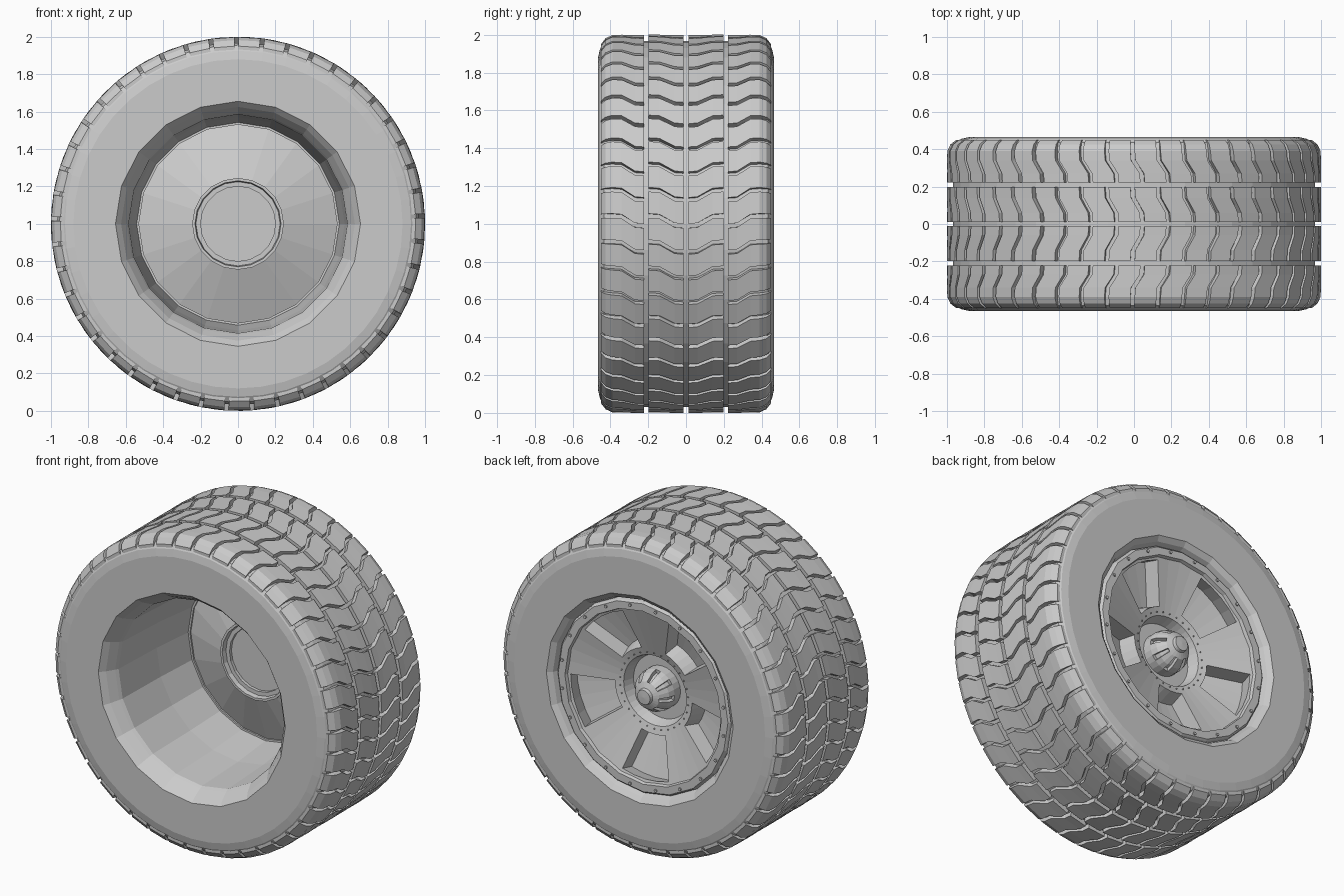
import bpy, bmesh, math

cube = bpy.data.objects.get("Cube")
if cube:
    bpy.data.objects.remove(cube)

GREY = (0.6, 0.6, 0.6, 1)
mat = bpy.data.materials.new("grey")
mat.use_nodes = True
mat.diffuse_color = GREY
mat.node_tree.nodes["Principled BSDF"].inputs["Base Color"].default_value = GREY


def polar(r, y, a):
    """Point on the wheel, whose axle runs along y at height 1."""
    return (r * math.cos(a), y, 1 + r * math.sin(a))


def finish(name, bm):
    bmesh.ops.remove_doubles(bm, verts=bm.verts, dist=1e-5)
    mesh = bpy.data.meshes.new(name)
    bm.to_mesh(mesh)
    bm.free()
    mesh.materials.append(mat)
    obj = bpy.data.objects.new(name, mesh)
    bpy.context.collection.objects.link(obj)
    return obj


def lathe(profile, segments):
    """Spin (radius, y) points round the axle; returns faces by [row][segment]."""
    bm = bmesh.new()
    rings = [[bm.verts.new(polar(r, y, math.tau * j / segments)) for j in range(segments)]
             for r, y in profile]
    rows = []
    for a, b in zip(rings, rings[1:]):
        rows.append([bm.faces.new((a[j], b[j], b[(j + 1) % segments], a[(j + 1) % segments]))
                     for j in range(segments)])
    bm.normal_update()
    return bm, rows


# Tyre body: flat sidewalls with rounded shoulders
half = [(0.69, 0.465), (0.88, 0.465), (0.925, 0.455), (0.955, 0.435), (0.968, 0.39)]
bm, _ = lathe([(r, -y) for r, y in half] + half[::-1], 44)
finish("tyre_body", bm)

# Beads where the tyre meets the rim
bm, _ = lathe([(0.595, -0.38), (0.625, -0.43), (0.655, -0.463), (0.71, -0.463)], 20)
finish("front_bead", bm)
bm, _ = lathe([(0.71, 0.463), (0.655, 0.463), (0.625, 0.44), (0.605, 0.39)], 20)
finish("back_bead", bm)

# Deep barrel with conical inner disc and hub cup, open to the front
bm, _ = lathe([(0, 0.22), (0.2, 0.22), (0.2, 0.2), (0.225, 0.2), (0.23, 0.17),
               (0.245, 0.17), (0.245, 0.18), (0.53, 0.285), (0.53, 0.275),
               (0.542, 0.275), (0.57, 0), (0.585, -0.36), (0.595, -0.38)], 20)
finish("rim_barrel", bm)

# Bead lock ring on the outer side
bm, _ = lathe([(0.612, 0.39), (0.605, 0.42), (0.595, 0.43), (0.548, 0.43), (0.54, 0.4)], 20)
finish("rim_ring", bm)

# Five-spoke plate: windows are pockets sunk between the spokes
def plate_y(r):
    return 0.31 + (r - 0.22) * 0.31

bm, rows = lathe([(r, plate_y(r)) for r in (0.548, 0.525, 0.27, 0.22)]
                 + [(0.2, 0.24), (0, 0.24)], 40)
windows = [f for j, f in enumerate(rows[1]) if (j - 12) % 8 < 4]
bmesh.ops.inset_region(bm, faces=windows, thickness=0.004, depth=-0.1, use_even_offset=True)
finish("spoke_plate", bm)

# Domed hub cap with flutes and an end button
bm, rows = lathe([(0.13, 0.24), (0.13, 0.3), (0.12, 0.34), (0.085, 0.39), (0.05, 0.405),
                  (0.045, 0.425), (0, 0.428)], 24)
flutes = [f for row in rows[1:3] for j, f in enumerate(row) if j % 3 == 0]
bmesh.ops.inset_region(bm, faces=flutes, thickness=0.004, depth=-0.02, use_even_offset=True)
finish("hub_cap", bm)


# Bolts round the ring and rivets round the hub
def studs(name, count, r, y, size):
    bm = bmesh.new()
    for k in range(count):
        a = math.tau * (k + 0.5) / count
        rings = []
        for h in (-0.005, 0.008):
            rings.append([bm.verts.new(polar(r, y + h, a)) for _ in range(6)])
            for n, v in enumerate(rings[-1]):
                v.co.x += size * math.cos(n * math.tau / 6)
                v.co.z += size * math.sin(n * math.tau / 6)
        low, top = rings
        bm.faces.new(top)
        for n in range(6):
            m = (n + 1) % 6
            bm.faces.new((low[n], low[m], top[m], top[n]))
    bmesh.ops.recalc_face_normals(bm, faces=bm.faces)
    finish(name, bm)

studs("ring_bolts", 20, 0.572, 0.43, 0.01)
studs("hub_rivets", 30, 0.24, plate_y(0.24), 0.004)


# Tread: two wavy block columns on each side of the centre groove
BLOCKS = 45
PITCH = math.tau / BLOCKS
WIDTH = PITCH * 0.84
inner_column = [(0.012, 0, 1), (0.06, 0.004, 1), (0.14, 0.05, 1), (0.198, 0.054, 1)]
outer_column = [(0.222, 0, 1), (0.27, 0.004, 1), (0.34, 0.05, 1), (0.39, 0.054, 0.998),
                (0.425, 0.054, 0.982), (0.45, 0.054, 0.95)]


def tread_column(name, points, side):
    bm = bmesh.new()
    for k in range(BLOCKS):
        sections = []
        for y, shift, r in points:
            a = k * PITCH + shift
            floor = min(0.95, r - 0.02)
            sections.append([bm.verts.new(polar(rad, side * y, ang)) for rad, ang in
                             ((floor, a), (r, a), (r, a + WIDTH), (floor, a + WIDTH))])
        for s, t in zip(sections, sections[1:]):
            for n in range(4):
                m = (n + 1) % 4
                bm.faces.new((s[n], s[m], t[m], t[n]))
        bm.faces.new(sections[0])
        bm.faces.new(sections[-1])
    bmesh.ops.recalc_face_normals(bm, faces=bm.faces)
    finish(name, bm)


for side, label in ((-1, "front"), (1, "back")):
    tread_column(label + "_inner_tread", inner_column, side)
    tread_column(label + "_outer_tread", outer_column, side)
